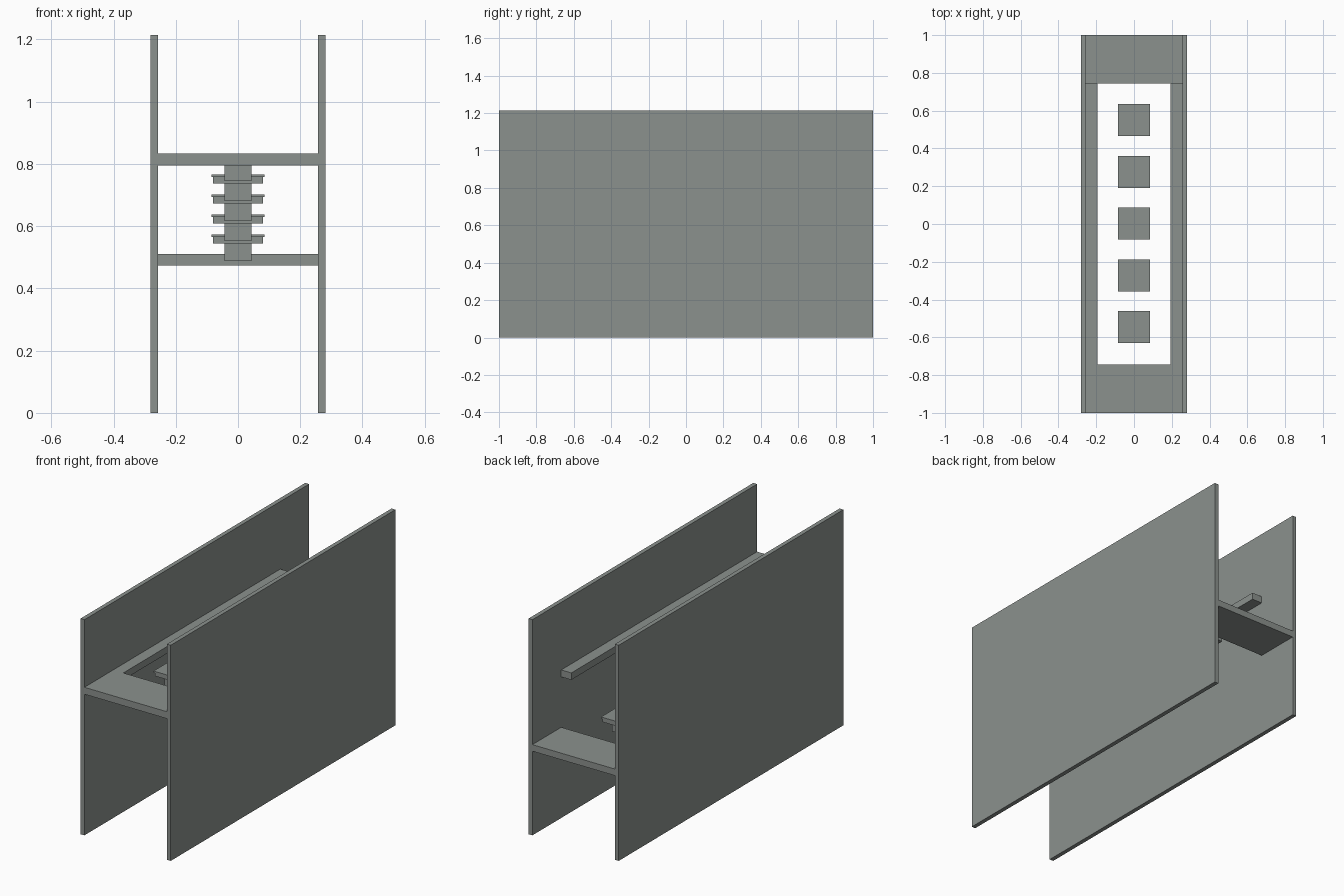
import bpy

if "Cube" in bpy.data.objects:
    bpy.data.objects.remove(bpy.data.objects["Cube"])

# One flat grey for the whole model
grey = bpy.data.materials.new("warm_grey")
grey.diffuse_color = (0.26, 0.285, 0.27, 1.0)
grey.use_nodes = True
grey.node_tree.nodes["Principled BSDF"].inputs["Base Color"].default_value = grey.diffuse_color


def box(name, x, y, z):
    """Axis-aligned box from (min, max) ranges."""
    lo, hi = zip(x, y, z)
    verts = [(a, b, c) for a in (lo[0], hi[0]) for b in (lo[1], hi[1]) for c in (lo[2], hi[2])]
    faces = [(0, 1, 3, 2), (4, 6, 7, 5), (0, 4, 5, 1), (2, 3, 7, 6), (0, 2, 6, 4), (1, 5, 7, 3)]
    mesh = bpy.data.meshes.new(name)
    mesh.from_pydata(verts, [], faces)
    mesh.materials.append(grey)
    obj = bpy.data.objects.new(name, mesh)
    bpy.context.collection.objects.link(obj)
    return obj


WALL_IN, WALL_OUT = 0.257, 0.281
PLATFORM_Y = 0.744
UPPER = (0.795, 0.834)
LOWER = (0.474, 0.511)

# Side walls and the ledges running along them
for side, s in (("left", -1), ("right", 1)):
    box(side + "_wall", sorted((s * WALL_IN, s * WALL_OUT)), (-1, 1), (0, 1.215))
    box(side + "_ledge", sorted((s * 0.194, s * WALL_IN)), (-PLATFORM_Y, PLATFORM_Y), UPPER)

# High front platform and low back platform
box("upper_platform", (-WALL_IN, WALL_IN), (-1, -PLATFORM_Y), UPPER)
box("lower_platform", (-WALL_IN, WALL_IN), (PLATFORM_Y, 1), LOWER)

# Five floating steps descending towards the back: thin tread, block, foot
for i in range(5):
    y = 0.002 + (i - 2) * 0.274
    top = 0.831 - i * 0.0643
    for part, half, z0, z1 in (("tread", 0.085, 0.009, 0.0),
                               ("block", 0.080, 0.029, 0.009),
                               ("foot", 0.044, 0.086, 0.029)):
        box(f"step_{part}_{i + 1}", (-half, half), (y - half, y + half), (top - z0, top - z1))
